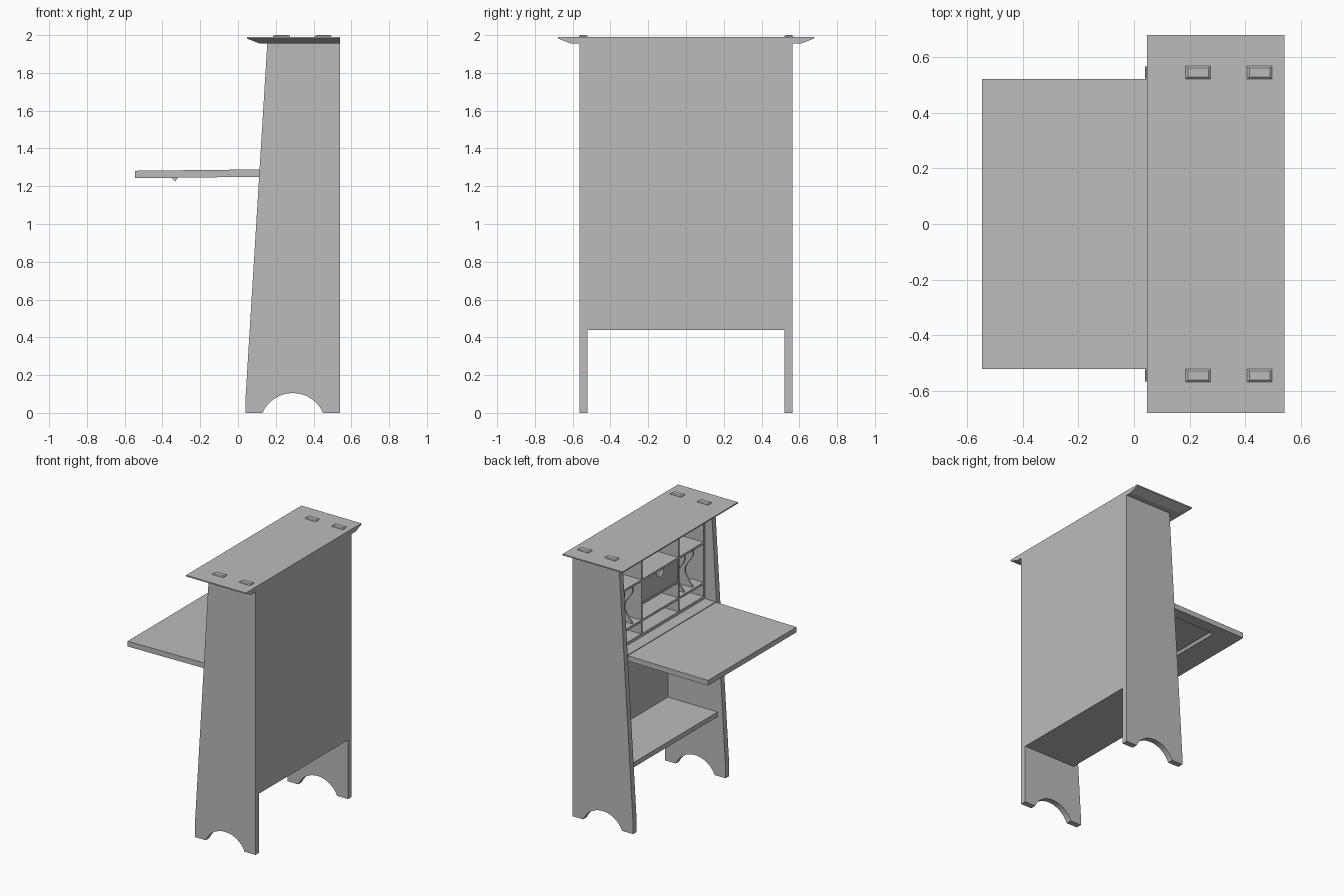
import bpy
import bmesh
import math

if "Cube" in bpy.data.objects:
    bpy.data.objects.remove(bpy.data.objects["Cube"])

wood = bpy.data.materials.new("grey_wood")
wood.diffuse_color = (0.5, 0.5, 0.5, 1)
wood.use_nodes = True
wood.node_tree.nodes["Principled BSDF"].inputs["Base Color"].default_value = wood.diffuse_color


def finish(name, bm):
    bmesh.ops.recalc_face_normals(bm, faces=bm.faces)
    mesh = bpy.data.meshes.new(name)
    bm.to_mesh(mesh)
    bm.free()
    mesh.materials.append(wood)
    obj = bpy.data.objects.new(name, mesh)
    bpy.context.collection.objects.link(obj)
    return obj


def prism(name, pts, a, b, axis="y"):
    """Extrude a profile: (x, z) points along y, or (y, z) points along x."""
    place = (lambda p, d: (p[0], d, p[1])) if axis == "y" else (lambda p, d: (d, p[0], p[1]))
    bm = bmesh.new()
    low = [bm.verts.new(place(p, a)) for p in pts]
    high = [bm.verts.new(place(p, b)) for p in pts]
    bm.faces.new(low)
    bm.faces.new(high[::-1])
    n = len(pts)
    for i in range(n):
        j = (i + 1) % n
        bm.faces.new((low[i], high[i], high[j], low[j]))
    return finish(name, bm)


def box(name, x0, x1, y0, y1, z0, z1):
    return prism(name, [(x0, z0), (x1, z0), (x1, z1), (x0, z1)], y0, y1)


def stack(name, rings):
    """Solid through rectangles given as (x0, x1, y0, y1, z)."""
    bm = bmesh.new()
    loops = [[bm.verts.new(c) for c in ((x0, y0, z), (x1, y0, z), (x1, y1, z), (x0, y1, z))]
             for x0, x1, y0, y1, z in rings]
    bm.faces.new(loops[0])
    bm.faces.new(loops[-1])
    for a, b in zip(loops, loops[1:]):
        for i in range(4):
            j = (i + 1) % 4
            bm.faces.new((a[i], a[j], b[j], b[i]))
    return finish(name, bm)


# Tapered side panels with an arched foot cutout
half, rise, mid = 0.16, 0.105, 0.29
rad = (half ** 2 + rise ** 2) / (2 * rise)
sweep = math.asin(half / rad)
arch = [(mid + rad * math.sin(t), rise - rad + rad * math.cos(t))
        for t in (-sweep + 2 * sweep * i / 16 for i in range(17))]
side = [(0.04, 0)] + arch + [(0.54, 0), (0.54, 1.956), (0.155, 1.956), (0.04, 0.08)]
prism("left_side_panel", side, 0.522, 0.565)
prism("right_side_panel", side, -0.565, -0.522)

# Back panel, lower shelf and desk bed
box("back_panel", 0.515, 0.54, -0.522, 0.522, 0.44, 1.956)
box("lower_shelf", 0.105, 0.515, -0.522, 0.522, 0.44, 0.476)
box("desk_bed", 0.12, 0.515, -0.522, 0.522, 1.25, 1.29)

# Overhanging top with undercut bevel on three sides
stack("top_board", [(0.115, 0.54, -0.61, 0.61, 1.955),
                    (0.047, 0.54, -0.678, 0.678, 1.982),
                    (0.047, 0.54, -0.678, 0.678, 1.991)])

# Chamfered tenon ends showing through the top
for x in (0.23, 0.451):
    for y in (-0.544, 0.544):
        stack("tenon", [(x - 0.045, x + 0.045, y - 0.023, y + 0.023, 1.985),
                        (x - 0.045, x + 0.045, y - 0.023, y + 0.023, 1.994),
                        (x - 0.037, x + 0.037, y - 0.016, y + 0.016, 2.0)])

# Drop-front leaf: panel, underside frame and a triangular ledge
leaf = [
    box("leaf_panel", -0.545, 0.115, -0.52, 0.52, 1.26, 1.289),
    box("leaf_outer_rail", -0.545, -0.335, -0.52, 0.52, 1.25, 1.26),
    box("leaf_inner_rail", 0.03, 0.115, -0.52, 0.52, 1.25, 1.26),
    box("leaf_left_stile", -0.335, 0.03, 0.43, 0.52, 1.25, 1.26),
    box("leaf_right_stile", -0.335, 0.03, -0.52, -0.43, 1.25, 1.26),
    prism("leaf_ledge", [(-0.35, 1.25), (-0.333, 1.229), (-0.32, 1.25)], -0.43, 0.43),
]
for part in leaf:  # slight outward droop
    for v in part.data.vertices:
        v.co.z += 0.011 * (v.co.x - 0.115)

# Pigeonhole gallery
fx, bx, t = 0.21, 0.515, 0.008
box("gallery_base", fx, bx, -0.522, 0.522, 1.29, 1.312)
box("gallery_low_shelf", fx, bx, -0.51, 0.51, 1.40, 1.416)
box("gallery_high_shelf", fx, bx, -0.51, 0.51, 1.70, 1.716)
for s, label in ((1, "left"), (-1, "right")):
    box("gallery_end_" + label, fx, bx, s * 0.514 - t, s * 0.514 + t, 1.312, 1.956)
    box("gallery_divider_" + label, fx, bx, s * 0.217 - t, s * 0.217 + t, 1.312, 1.956)
    # Letter slots with wavy front edges
    wave = [(fx + 0.045 - 0.035 * math.cos(2 * math.pi * i / 16 + 0.6), 1.416 + 0.284 * i / 16)
            for i in range(17)]
    for y in (0.305, 0.405):
        prism("letter_slot_" + label, wave + [(bx, 1.70), (bx, 1.416)],
              s * y - 0.006, s * y + 0.006)

# Small drawer with a half-round finger notch
box("drawer_runner", fx, bx, -0.209, 0.209, 1.525, 1.54)
notch = [(0.042 * math.cos(a), 1.695 - 0.042 * math.sin(a))
         for a in (math.pi * i / 12 for i in range(13))]
prism("drawer_front", [(-0.207, 1.695), (-0.207, 1.542), (0.207, 1.542), (0.207, 1.695)] + notch,
      fx + 0.005, fx + 0.022, "x")
